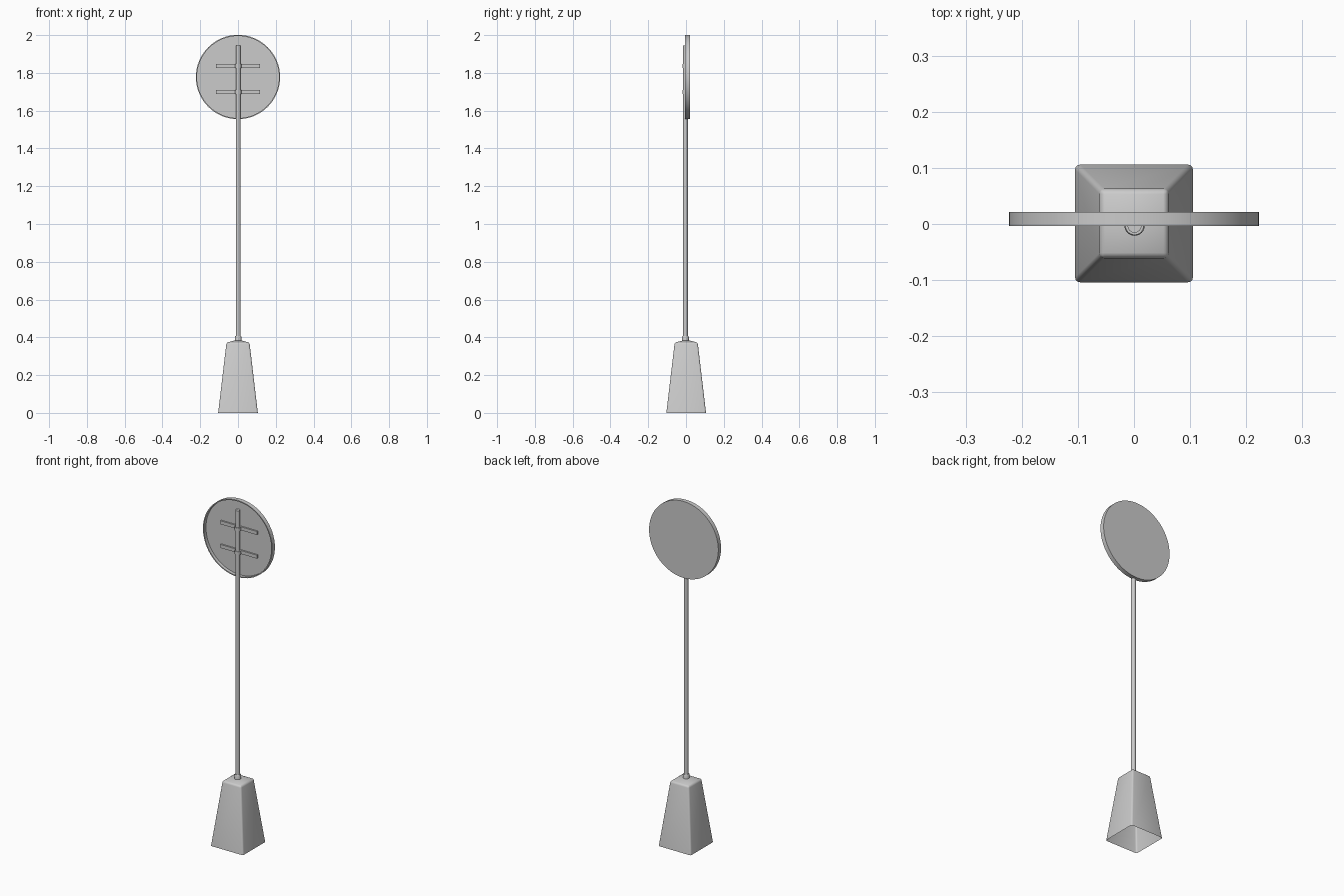
import bpy, bmesh, math
from mathutils import Matrix

cube = bpy.data.objects.get("Cube")
if cube:
    bpy.data.objects.remove(cube, do_unlink=True)

grey = bpy.data.materials.new("light_grey")
grey.use_nodes = True
colour = (0.6, 0.6, 0.6, 1)
grey.diffuse_color = colour
grey.node_tree.nodes["Principled BSDF"].inputs["Base Color"].default_value = colour

POLE_Y = -0.003
SIGN_Z = 1.778


def finish(name, bm, matrix=Matrix(), angle=35):
    """Turn a bmesh into a smooth-shaded object with sharp edges kept."""
    bm.transform(matrix)
    mesh = bpy.data.meshes.new(name)
    bm.to_mesh(mesh)
    bm.free()
    mesh.materials.append(grey)
    obj = bpy.data.objects.new(name, mesh)
    bpy.context.collection.objects.link(obj)
    bpy.ops.object.select_all(action='DESELECT')
    obj.select_set(True)
    bpy.context.view_layer.objects.active = obj
    bpy.ops.object.shade_smooth_by_angle(angle=math.radians(angle))
    return obj


def lathe(profile, sides, turn=0.0):
    """Stack rings of (radius, height); a zero radius closes to a point."""
    bm = bmesh.new()
    rings = []
    for r, z in profile:
        count = sides if r else 1
        rings.append([bm.verts.new((r * math.cos(turn + math.tau * i / sides),
                                    r * math.sin(turn + math.tau * i / sides), z))
                      for i in range(count)])
    for a, b in zip(rings, rings[1:]):
        for i in range(sides):
            j = (i + 1) % sides
            if len(a) == 1:
                bm.faces.new((a[0], b[j], b[i]))
            elif len(b) == 1:
                bm.faces.new((a[i], a[j], b[0]))
            else:
                bm.faces.new((a[i], a[j], b[j], b[i]))
    return bm


def box(name, size, centre):
    bm = bmesh.new()
    bmesh.ops.create_cube(bm, size=1)
    return finish(name, bm, Matrix.Translation(centre) @ Matrix.Diagonal((*size, 1)))


# Hollow tapered foot, open underneath, with softened corners and a low peak
foot = [(0.105, 0), (0.061, 0.372), (0, 0.388)]
bm = lathe([(half * math.sqrt(2), z) for half, z in foot], 4, math.pi / 4)
corners = [e for e in bm.edges
           if not e.is_boundary and min(v.co.z for v in e.verts) < 0.38
           and max(v.co.z for v in e.verts) < 0.38]
bmesh.ops.bevel(bm, geom=corners, offset=0.009, segments=3, profile=0.5,
                affect='EDGES')
finish("foot", bm, Matrix.Translation((0, 0.001, 0)), 40)

# Pole and the collar where it enters the foot
at_pole = Matrix.Translation((0.001, POLE_Y, 0))
finish("pole", lathe([(0, 0.37), (0.0125, 0.37), (0.0125, 1.945), (0, 1.945)], 24), at_pole)
finish("pole_collar", lathe([(0, 0.37), (0.018, 0.37), (0.018, 0.402),
                             (0.015, 0.408), (0, 0.408)], 24), at_pole)

# Round sign plate: flat back, raised rim around the front
plate = [(0, -0.021), (0.223, -0.021), (0.223, 0.004),
         (0.217, 0.004), (0.217, -0.015), (0, -0.015)]
finish("sign_plate", lathe(plate, 64),
       Matrix.Translation((0, 0, SIGN_Z)) @ Matrix.Rotation(math.pi / 2, 4, 'X'))

# Two brackets: a rail on the plate and a clamp round the pole
for label, z in (("upper", 1.837), ("lower", 1.699)):
    box(label + "_bracket_rail", (0.235, 0.011, 0.02), (0, 0.0115, z))
    finish(label + "_bracket_clamp",
           lathe([(0, z - 0.01), (0.0165, z - 0.01), (0.0165, z + 0.01), (0, z + 0.01)], 24),
           at_pole)
